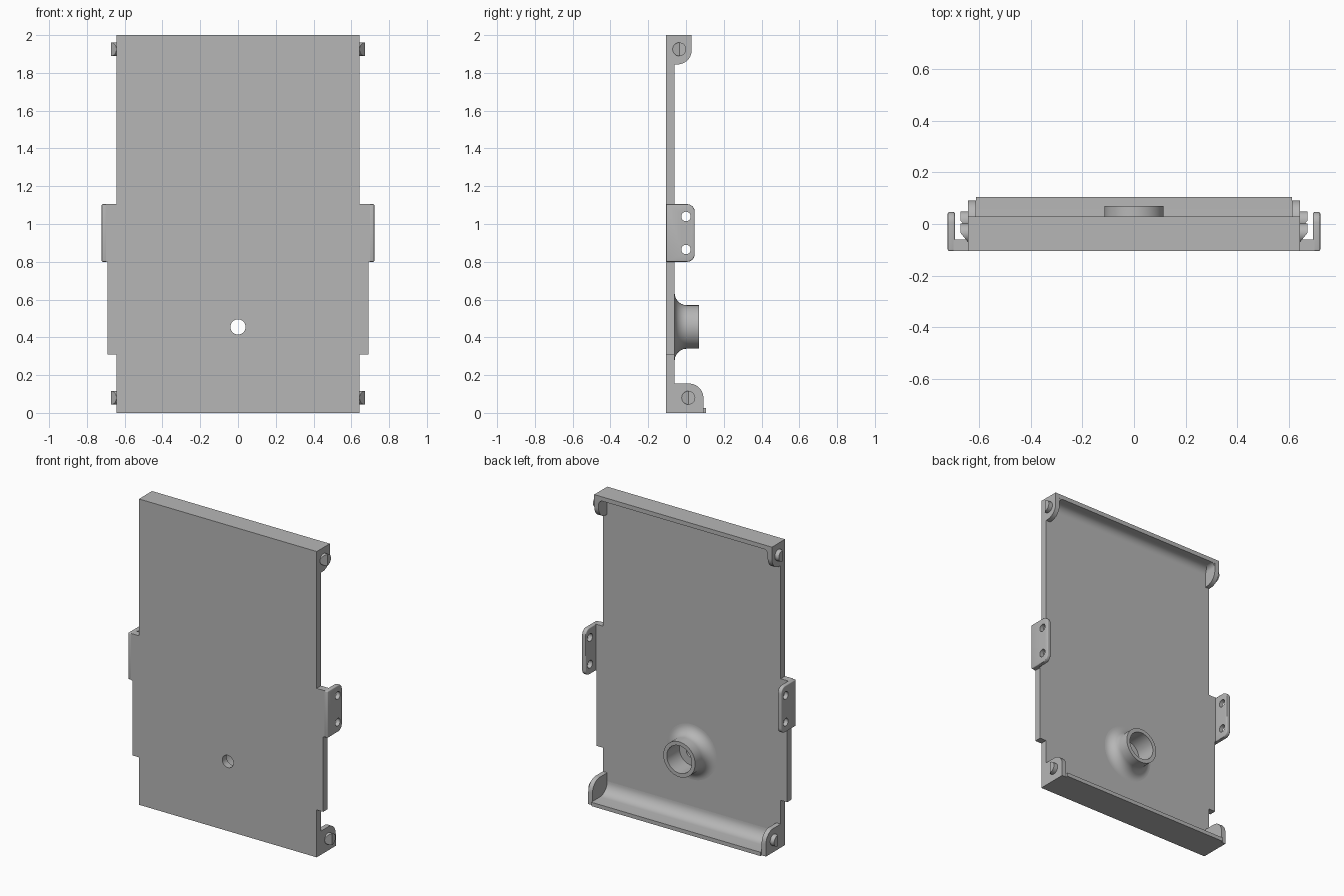
import bpy, bmesh
from math import sin, cos, pi
from mathutils import Matrix, Vector

cube = bpy.data.objects.get("Cube")
if cube:
    bpy.data.objects.remove(cube, do_unlink=True)

grey = bpy.data.materials.new("plain_grey")
grey.use_nodes = True
color = (0.47, 0.47, 0.47, 1)
grey.diffuse_color = color
grey.node_tree.nodes["Principled BSDF"].inputs["Base Color"].default_value = color

FRONT, INNER = -0.105, -0.06     # front and back faces of the panel
HALF, EAR = 0.643, 0.612         # panel half width, inner face of the ears


def finish(name, bm):
    bmesh.ops.recalc_face_normals(bm, faces=bm.faces)
    mesh = bpy.data.meshes.new(name)
    bm.to_mesh(mesh)
    bm.free()
    mesh.materials.append(grey)
    obj = bpy.data.objects.new(name, mesh)
    bpy.context.collection.objects.link(obj)
    return obj


def arc(cx, cy, r, start, end, steps=10):
    """Points on an arc, angles in quarter turns."""
    angles = [(start + (end - start) * i / steps) * pi / 2 for i in range(steps + 1)]
    return [(cx + r * cos(a), cy + r * sin(a)) for a in angles]


def prism(name, outline, axis, lo, hi):
    """Extrude an outline along x (outline in y, z) or y (outline in x, z)."""
    bm = bmesh.new()
    place = (lambda a, b: (lo, a, b)) if axis == "x" else (lambda a, b: (a, lo, b))
    face = bm.faces.new([bm.verts.new(place(a, b)) for a, b in outline])
    moved = bmesh.ops.extrude_face_region(bm, geom=[face])["geom"]
    step = Vector((hi - lo, 0, 0)) if axis == "x" else Vector((0, hi - lo, 0))
    bmesh.ops.translate(bm, vec=step, verts=[v for v in moved if isinstance(v, bmesh.types.BMVert)])
    return finish(name, bm)


def cylinder(name, center, radius, depth, axis):
    bm = bmesh.new()
    turn = Matrix.Rotation(pi / 2, 4, "Y" if axis == "x" else "X")
    bmesh.ops.create_cone(bm, cap_ends=True, segments=40, radius1=radius, radius2=radius,
                          depth=depth, matrix=Matrix.Translation(center) @ turn)
    return finish(name, bm)


def apply(obj, mod):
    bpy.context.view_layer.objects.active = obj
    bpy.ops.object.modifier_apply(modifier=mod.name)


def drill(obj, center, radius, axis):
    cutter = cylinder("hole_cutter", center, radius, 0.3, axis)
    mod = obj.modifiers.new("hole", "BOOLEAN")
    mod.operation, mod.solver, mod.object = "DIFFERENCE", "EXACT", cutter
    apply(obj, mod)
    bpy.data.objects.remove(cutter, do_unlink=True)


# Panel with stepped sides
side = [(HALF, 0), (HALF, 0.31), (0.69, 0.31), (0.69, 0.80), (0.70, 0.80),
        (0.70, 1.105), (HALF, 1.105), (HALF, 2)]
panel = prism("panel", side + [(-x, z) for x, z in reversed(side)], "y", FRONT, INNER)
BOSS_Z = 0.455
drill(panel, (0, FRONT, BOSS_Z), 0.04, "y")
parts = [panel]

# Bottom and top lips, each with a cove against the panel
cove = 0.075
parts.append(prism("bottom_lip",
    [(FRONT, 0), (0.105, 0), (0.105, 0.025)]
    + arc(INNER + cove, 0.025 + cove, cove, 3, 2)
    + [(FRONT, 0.025 + cove)], "x", -EAR, EAR))
cove = 0.05
parts.append(prism("top_lip",
    [(FRONT, 2), (0.03, 2), (0.03, 1.972)]
    + arc(INNER + cove, 1.972 - cove, cove, 1, 2)
    + [(FRONT, 1.972 - cove)], "x", -EAR, EAR))


def peg(name, sign, y, z):
    """Round snap peg, its front half sloped."""
    bm = bmesh.new()
    bmesh.ops.create_cone(bm, cap_ends=True, segments=32, radius1=0.036, radius2=0.036, depth=0.052,
                          matrix=Matrix.Translation((sign * 0.646, y, z)) @ Matrix.Rotation(pi / 2, 4, "Y"))
    cut = bmesh.ops.bisect_plane(bm, geom=bm.verts[:] + bm.edges[:] + bm.faces[:],
                                 plane_co=(sign * 0.672, y, z), plane_no=(sign, -0.8, 0), clear_outer=True)
    bmesh.ops.holes_fill(bm, edges=[e for e in bm.edges if e.is_boundary])
    return finish(name, bm)


for sign, label in ((1, "left"), (-1, "right")):
    lo, hi = sorted((sign * EAR, sign * HALF))

    # Corner ears with a rounded free corner
    r = 0.075
    parts.append(prism(label + "_bottom_ear",
        [(FRONT, 0), (0.092, 0)] + arc(0.092 - r, 0.155 - r, r, 0, 1) + [(FRONT, 0.155)],
        "x", lo, hi))
    top_ear = prism(label + "_top_ear",
        [(FRONT, 2), (FRONT, 1.845)] + arc(0.03 - r, 1.845 + r, r, 3, 4) + [(0.03, 2)],
        "x", lo, hi)
    parts.append(top_ear)

    # Small cove between top lip and ear
    c = 0.03
    bend = arc(EAR - c, 1.972 - c, c, 0, 1)
    parts.append(prism(label + "_top_corner_cove",
        [(sign * x, z) for x, z in bend + [(EAR + 0.005, 1.98), (EAR + 0.005, 1.972 - c)]],
        "y", INNER, 0.029))

    # Pegs
    parts.append(peg(label + "_bottom_peg", sign, 0.013, 0.08))
    parts.append(peg(label + "_top_peg", sign, -0.035, 1.925))

    # Drilled side flange
    r = 0.04
    lo, hi = sorted((sign * 0.694, sign * 0.722))
    flange = prism(label + "_flange",
        [(FRONT, 0.80)] + arc(0.046 - r, 0.80 + r, r, 3, 4)
        + arc(0.046 - r, 1.105 - r, r, 0, 1) + [(FRONT, 1.105)], "x", lo, hi)
    bevel = flange.modifiers.new("soft_edges", "BEVEL")
    bevel.width, bevel.segments = 0.006, 3
    apply(flange, bevel)
    for z in (0.865, 1.04):
        drill(flange, (sign * 0.708, 0, z), 0.025, "x")
    parts.append(flange)

# Flared hollow boss, turned around the y axis
bm = bmesh.new()
flare = 0.065
outline = ([(0.09, INNER - 0.005), (0.09, 0.07), (0.115, 0.07)]
           + arc(0.115 + flare, INNER + flare, flare, 2, 3) + [(0.115 + flare, INNER - 0.005)])
ring = [bm.verts.new((x, y, BOSS_Z)) for x, y in outline]
edges = [bm.edges.new((a, b)) for a, b in zip(ring, ring[1:] + ring[:1])]
bmesh.ops.spin(bm, geom=ring + edges, cent=(0, 0, BOSS_Z), axis=(0, 1, 0), angle=2 * pi, steps=64)
bmesh.ops.remove_doubles(bm, verts=bm.verts, dist=0.0001)
parts.append(finish("boss", bm))

# Smooth curved faces, keep edges sharp
bpy.ops.object.select_all(action="DESELECT")
for obj in parts:
    obj.select_set(True)
bpy.context.view_layer.objects.active = panel
bpy.ops.object.shade_smooth_by_angle(angle=pi / 6)
